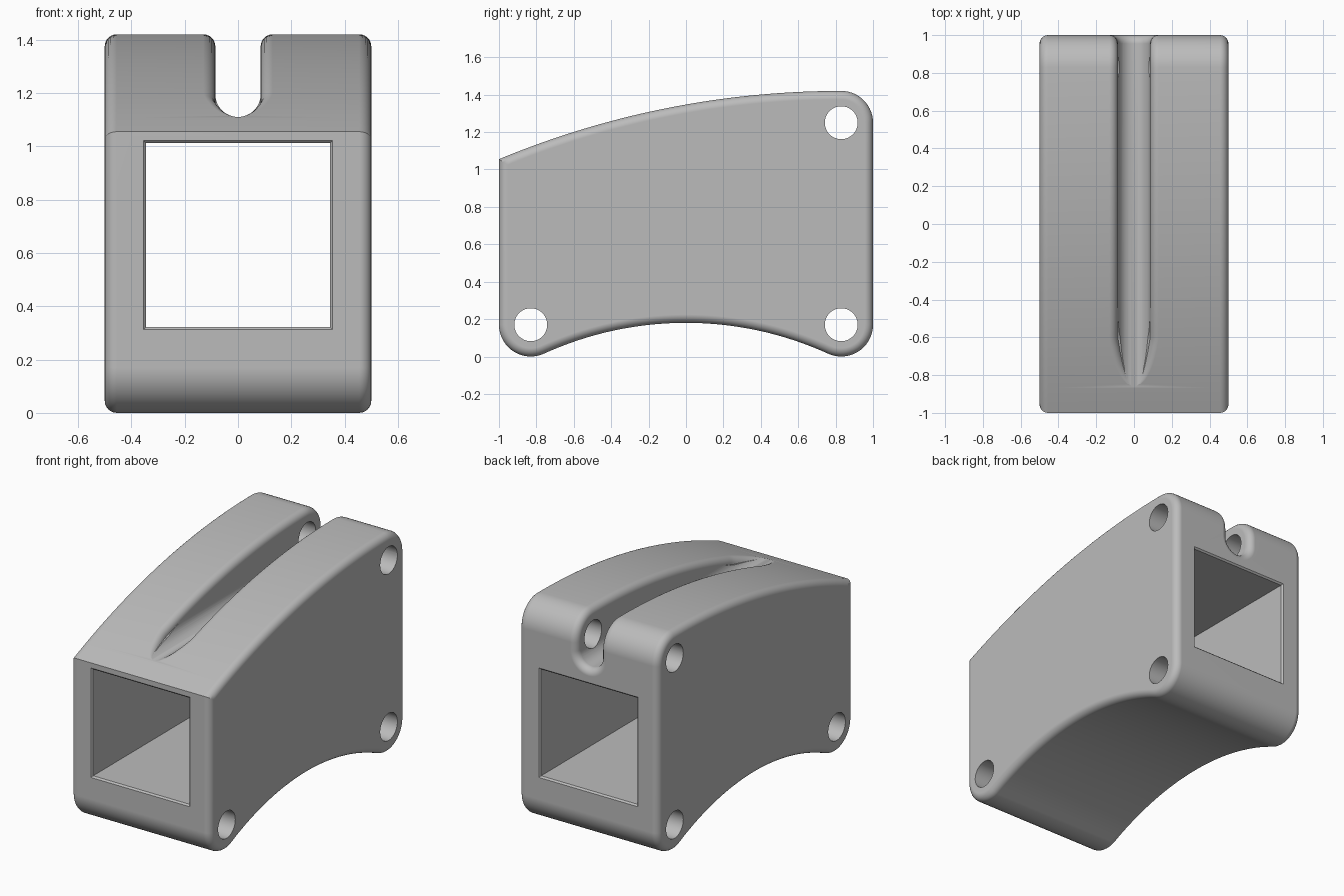
import bpy, bmesh
from math import sin, cos, tan, acos, asin, pi, sqrt

if "Cube" in bpy.data.objects:
    bpy.data.objects.remove(bpy.data.objects["Cube"], do_unlink=True)

CORNER, INSET = 0.17, 0.83          # rounded corner radius and centre offset
TOP = 1.42
ROUND = 0.045                       # edge rounding
SLOT_R, SLOT_Z = 0.085, 1.195       # slot half width and centre of its round floor

grey = bpy.data.materials.new("plain grey")
grey.use_nodes = True
grey.diffuse_color = (0.5, 0.5, 0.5, 1)
grey.node_tree.nodes["Principled BSDF"].inputs["Base Color"].default_value = (0.5, 0.5, 0.5, 1)


def loft(name, rings):
    """Closed solid through rings of equal point count."""
    bm = bmesh.new()
    rows = [[bm.verts.new(p) for p in ring] for ring in rings]
    n = len(rows[0])
    for a, b in zip(rows, rows[1:]):
        for i in range(n):
            j = (i + 1) % n
            bm.faces.new((a[i], a[j], b[j], b[i]))
    bm.faces.new(rows[0])
    bm.faces.new(rows[-1])
    bmesh.ops.recalc_face_normals(bm, faces=bm.faces)
    mesh = bpy.data.meshes.new(name)
    bm.to_mesh(mesh)
    bm.free()
    obj = bpy.data.objects.new(name, mesh)
    bpy.context.collection.objects.link(obj)
    obj.data.materials.append(grey)
    return obj


def arc(cy, cz, r, start, end, steps):
    angles = [start + (end - start) * i / steps for i in range(steps + 1)]
    return [(cy + r * cos(a), cz + r * sin(a)) for a in angles]


# Side profile: concave underside, rounded corners, arched top
under_r = 1.834
under_z = 0.18 - under_r
half = asin(INSET / (under_r + CORNER))
top_r = 4.77
top_half = asin((1 + INSET) / top_r)
underside = arc(0, under_z, under_r, pi / 2 + half, pi / 2 - half, 40)
back_low = arc(INSET, CORNER, CORNER, -pi / 2 - half, 0, 16)
back_high = arc(INSET, TOP - CORNER, CORNER, 0, pi / 2, 14)
top_arc = arc(INSET, TOP - top_r, top_r, pi / 2, pi / 2 + top_half, 40)
front_low = arc(-INSET, CORNER, CORNER, pi, 3 * pi / 2 + half, 16)
profile = underside[:-1] + back_low + back_high + top_arc[1:] + front_low[:-1]

body = loft("block_body", [[(x, y, z) for y, z in profile] for x in (-0.5, 0.5)])

# Round the outlines of both side faces
bm = bmesh.new()
bm.from_mesh(body.data)
rims = [e for e in bm.edges if abs(e.verts[0].co.x - e.verts[1].co.x) < 0.01]
bmesh.ops.bevel(bm, geom=rims, offset=ROUND, segments=6, profile=0.5,
                affect='EDGES', clamp_overlap=False)
bm.to_mesh(body.data)
bm.free()


def cut(cutter):
    cutter.hide_render = True
    mod = body.modifiers.new("cut", 'BOOLEAN')
    mod.operation, mod.solver, mod.object = 'DIFFERENCE', 'EXACT', cutter
    bpy.context.view_layer.objects.active = body
    bpy.ops.object.modifier_apply(modifier=mod.name)
    bpy.data.objects.remove(cutter, do_unlink=True)


def u_ring(y, r, top):
    floor = arc(0, SLOT_Z, r, pi, 2 * pi, 24)
    return [(-r, y, top)] + [(x, y, z) for x, z in floor] + [(r, y, top)]


# Round-bottomed slot along the top
cut(loft("slot_cutter", [u_ring(y, SLOT_R, 2) for y in (-1.2, 1.2)]))


# Rounded rim of the slot, following the top outline until the slot runs out
def rim_ring(y, z, ny, nz):
    drop = max(0, SLOT_Z - z)
    turn = acos(min(1, drop / SLOT_R))
    width = sqrt(SLOT_R ** 2 - drop ** 2) + ROUND * tan(turn / 2)
    side = [(width, -0.02)]
    for i in range(7):
        a = turn * i / 6
        side.append((width - ROUND * sin(a), ROUND * (1 - cos(a))))
    pts = side + [(-x, d) for x, d in reversed(side)]
    return [(x, y - ny * d, z - nz * d) for x, d in pts]


rings = []
for y, z in back_high:
    rings.append(rim_ring(y, z, (y - INSET) / CORNER, (z - TOP + CORNER) / CORNER))
for y, z in arc(INSET, TOP - top_r, top_r, pi / 2, pi / 2 + top_half, 80)[1:]:
    if z > SLOT_Z - SLOT_R * 0.97:
        rings.append(rim_ring(y, z, (y - INSET) / top_r, (z - TOP + top_r) / top_r))
cut(loft("slot_rim_cutter", rings))

# Rounded rim where the slot leaves the back face
rings = [u_ring(1.02, SLOT_R + ROUND, TOP - CORNER + 0.002)]
for i in range(7):
    a = pi / 2 * i / 6
    rings.append(u_ring(1 - ROUND * (1 - cos(a)), SLOT_R + ROUND * (1 - sin(a)),
                        TOP - CORNER + 0.002))
cut(loft("slot_end_cutter", rings))

# Three cross holes
for y, z in ((-INSET, CORNER), (INSET, CORNER), (INSET, TOP - CORNER)):
    ring = arc(y, z, 0.088, 0, 2 * pi, 40)[:-1]
    cut(loft("hole_cutter", [[(x, py, pz) for py, pz in ring] for x in (-0.6, 0.6)]))


# Square tunnel from front to back, chamfered at both mouths
def square(y, s):
    return [(sx * s, y, 0.667 + sz * s) for sx, sz in ((-1, -1), (1, -1), (1, 1), (-1, 1))]


cut(loft("tunnel_cutter", [square(y, s) for y, s in
                           ((-1.01, 0.365), (-0.99, 0.345), (0.99, 0.345), (1.01, 0.365))]))

# Smooth shading with crisp hole and tunnel edges
bpy.ops.object.select_all(action='DESELECT')
body.select_set(True)
bpy.context.view_layer.objects.active = body
bpy.ops.object.shade_smooth_by_angle(angle=pi / 6)
weighted = body.modifiers.new("clean_shading", 'WEIGHTED_NORMAL')
weighted.keep_sharp = True
